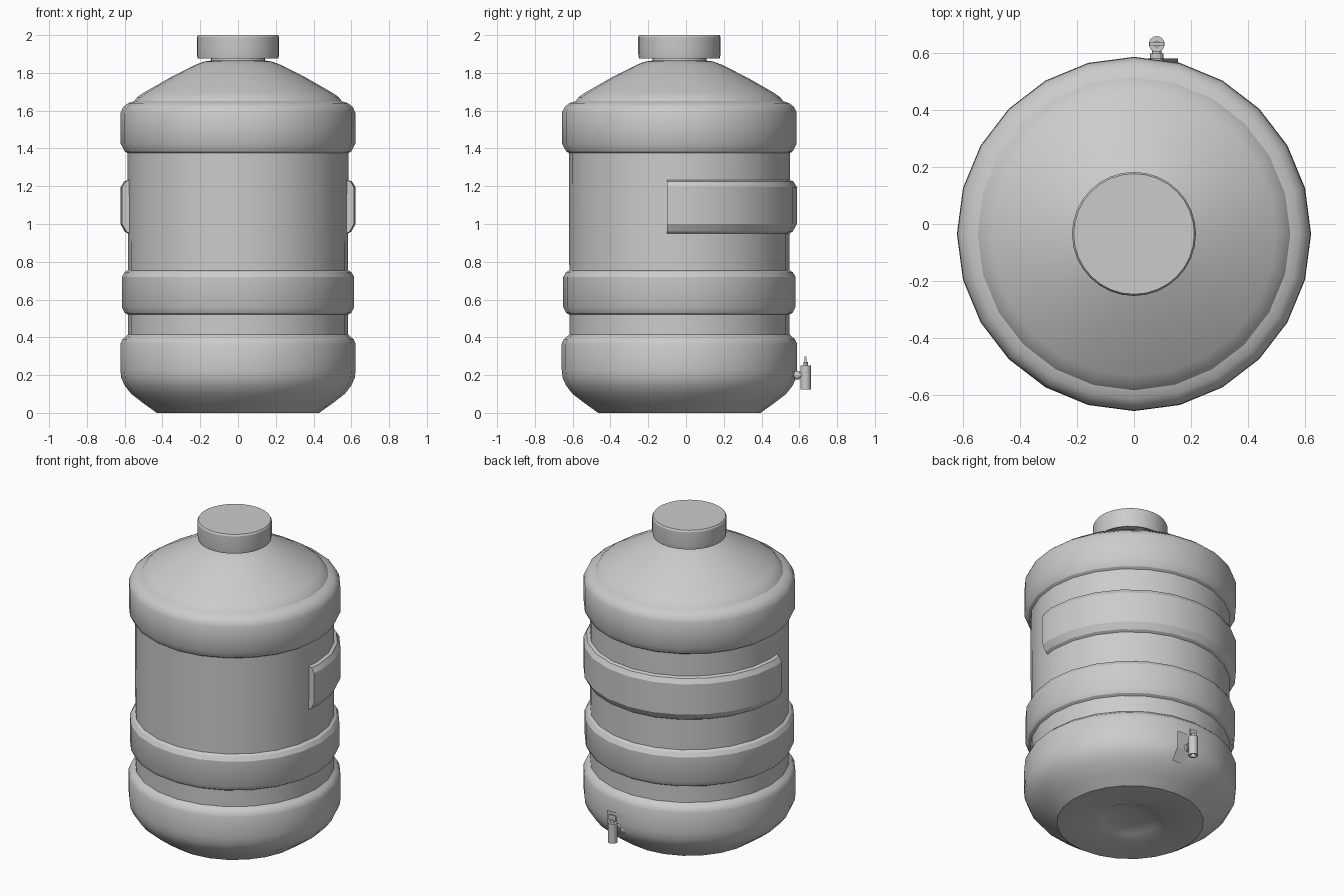
import bpy, bmesh, math
from mathutils import Vector, Matrix

if "Cube" in bpy.data.objects:
    bpy.data.objects.remove(bpy.data.objects["Cube"])

AXIS_Y = -0.035
TAP_X = 0.08

grey = bpy.data.materials.new("plain_grey")
grey.use_nodes = True
COLOUR = (0.6, 0.6, 0.6, 1)
grey.diffuse_color = COLOUR
grey.node_tree.nodes["Principled BSDF"].inputs["Base Color"].default_value = COLOUR


def finish(name, bm, angle=28):
    bmesh.ops.recalc_face_normals(bm, faces=bm.faces[:])
    mesh = bpy.data.meshes.new(name)
    bm.to_mesh(mesh)
    bm.free()
    mesh.materials.append(grey)
    obj = bpy.data.objects.new(name, mesh)
    bpy.context.collection.objects.link(obj)
    bpy.ops.object.select_all(action='DESELECT')
    obj.select_set(True)
    bpy.context.view_layer.objects.active = obj
    bpy.ops.object.shade_smooth_by_angle(angle=math.radians(angle))
    return obj


def lathe(profile, sides, centre, closed=False):
    """Spin (radius, height) points around a vertical axis; radius 0 makes a pole."""
    bm = bmesh.new()
    rings = []
    for r, z in profile:
        if r == 0:
            rings.append([bm.verts.new((centre[0], centre[1], z))] * sides)
            continue
        turn = [2 * math.pi * i / sides for i in range(sides)]
        rings.append([bm.verts.new((centre[0] + r * math.cos(a),
                                    centre[1] + r * math.sin(a), z)) for a in turn])
    pairs = list(zip(rings, rings[1:])) + ([(rings[-1], rings[0])] if closed else [])
    for low, high in pairs:
        for i in range(sides):
            j = (i + 1) % sides
            quad = (low[i], low[j], high[j], high[i])
            bm.faces.new(list(dict.fromkeys(quad)))
    return bm


def rod(name, start, end, radius, sides=12):
    start, end = Vector(start), Vector(end)
    axis = end - start
    bm = bmesh.new()
    turn = Vector((0, 0, 1)).rotation_difference(axis).to_matrix().to_4x4()
    bmesh.ops.create_cone(bm, cap_ends=True, segments=sides, radius1=radius, radius2=radius,
                          depth=axis.length, matrix=Matrix.Translation((start + end) / 2) @ turn)
    return finish(name, bm)


# Barrel with dimpled base, raised rings and sloping shoulder
barrel = [(0, 0.04), (0.10, 0.035), (0.17, 0.02), (0.215, 0), (0.43, 0),
          (0.50, 0.05), (0.565, 0.10), (0.60, 0.145), (0.618, 0.185), (0.623, 0.23),
          (0.623, 0.365), (0.612, 0.39), (0.60, 0.40), (0.583, 0.415),
          (0.583, 0.52), (0.60, 0.53), (0.615, 0.56), (0.615, 0.72), (0.60, 0.745),
          (0.583, 0.755), (0.585, 1.375), (0.60, 1.385), (0.621, 1.425),
          (0.621, 1.59), (0.607, 1.62), (0.582, 1.64), (0.55, 1.65), (0.533, 1.672),
          (0.50, 1.695), (0.36, 1.775), (0.225, 1.843), (0.18, 1.86), (0.145, 1.865)]
finish("barrel", lathe(barrel, 24, (0, AXIS_Y)))

# Neck and cap
finish("neck", lathe([(0.145, 1.85), (0.14, 1.90)], 32, (0, AXIS_Y)))
cap = [(0.13, 1.895), (0.207, 1.895), (0.207, 1.877), (0.214, 1.877), (0.218, 1.90),
       (0.218, 1.99), (0.212, 2.0), (0, 2.0)]
finish("cap", lathe(cap, 32, (0, AXIS_Y)))

# Grip band around the rear half
band = [(0.575, 0.945), (0.60, 0.96), (0.622, 1.0), (0.622, 1.195),
        (0.604, 1.225), (0.575, 1.235)]
bm = lathe(band, 24, (0, AXIS_Y), closed=True)
cut = bmesh.ops.bisect_plane(bm, geom=bm.verts[:] + bm.edges[:] + bm.faces[:],
                             plane_co=(0, -0.1, 0), plane_no=(0, -1, 0), clear_outer=True)
edges = [e for e in cut["geom_cut"] if isinstance(e, bmesh.types.BMEdge)]
bmesh.ops.holes_fill(bm, edges=edges, sides=0)
finish("grip_band", bm)

# Tap mounting plate, bent to follow the base
bm = bmesh.new()
rows = [[bm.verts.new((TAP_X + side * 0.075, y, z)) for side in (-1, 1)]
        for y, z in ((0.535, 0.11), (0.578, 0.18), (0.583, 0.29))]
for low, high in zip(rows, rows[1:]):
    bm.faces.new((low[0], low[1], high[1], high[0]))
bmesh.ops.solidify(bm, geom=bm.faces[:], thickness=0.009)
finish("tap_plate", bm)

# Tap pipe, collar and lever
rod("tap_pipe", (TAP_X, 0.55, 0.2), (TAP_X, 0.62, 0.2), 0.016)
rod("tap_collar", (TAP_X, 0.575, 0.2), (TAP_X, 0.6, 0.2), 0.023)
rod("lever_stem", (TAP_X, 0.633, 0.24), (TAP_X, 0.633, 0.27), 0.012)
bm = bmesh.new()
bmesh.ops.create_cube(bm, size=1, matrix=Matrix.Translation((TAP_X, 0.633, 0.28))
                      @ Matrix.Diagonal((0.05, 0.01, 0.035, 1)))
finish("tap_lever", bm)

# Hollow spout
spout = [(0, 0.15), (0.018, 0.15), (0.018, 0.125), (0.028, 0.125), (0.028, 0.25), (0, 0.25)]
finish("tap_spout", lathe(spout, 16, (TAP_X, 0.633)))
